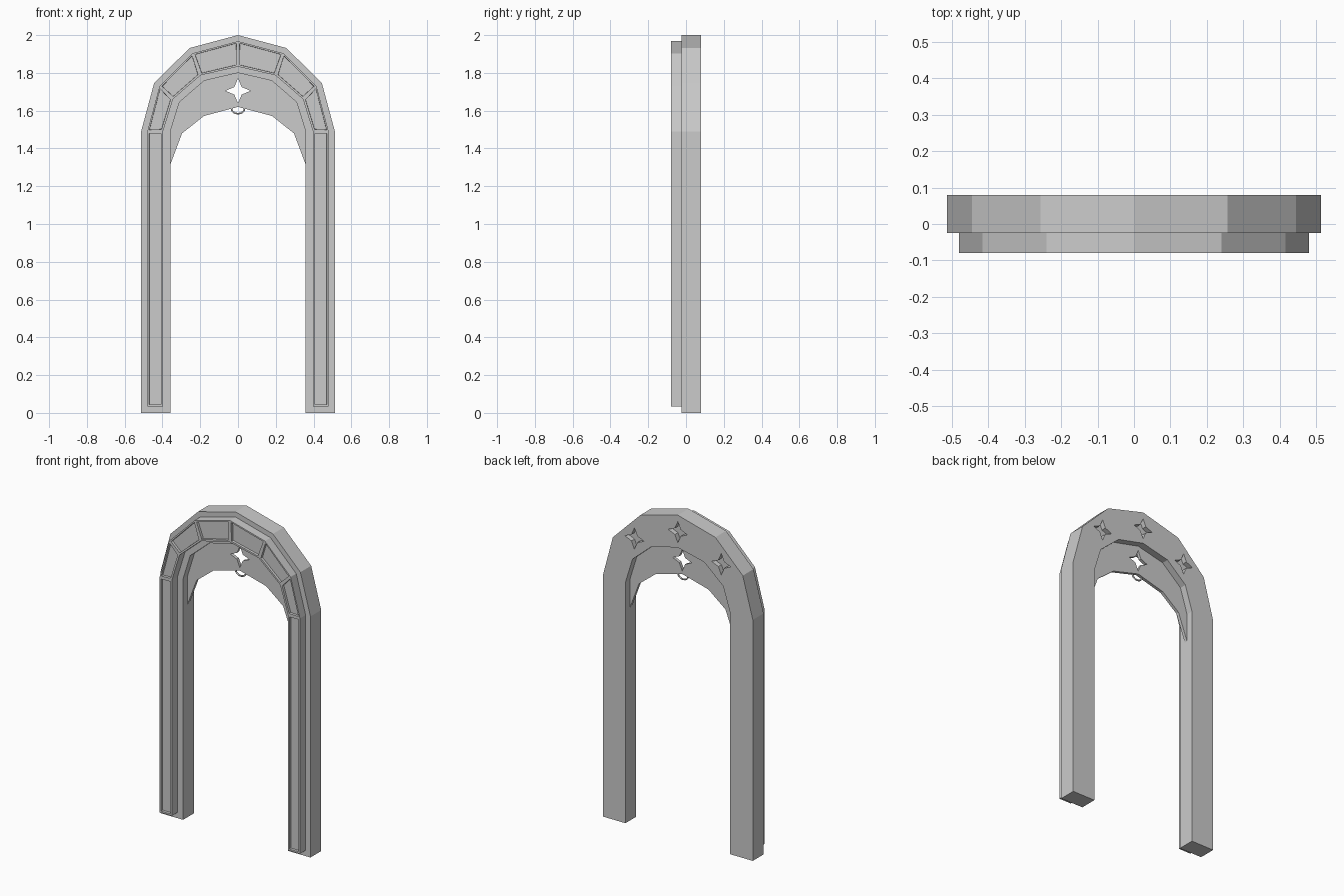
import bpy, bmesh
from math import sin, cos, pi, radians

if "Cube" in bpy.data.objects:
    bpy.data.objects.remove(bpy.data.objects["Cube"])

SPRING = 1.49  # height where the arch starts


def arc(rx, rz, foot=None):
    """Six-sided half ellipse from left to right, with optional leg feet."""
    pts = [(-rx * cos(i * pi / 6), SPRING + rz * sin(i * pi / 6)) for i in range(7)]
    return pts if foot is None else [(-rx, foot)] + pts + [(rx, foot)]


def finish(name, bm):
    bmesh.ops.recalc_face_normals(bm, faces=bm.faces)
    me = bpy.data.meshes.new(name)
    bm.to_mesh(me)
    bm.free()
    ob = bpy.data.objects.new(name, me)
    bpy.context.collection.objects.link(ob)
    return ob


def band(name, outer, inner, y0, y1, panels=False):
    """Solid strip between two outlines, optionally with sunken front panels."""
    bm = bmesh.new()
    rows = [[bm.verts.new((x, y, z)) for x, z in line]
            for line, y in ((outer, y0), (inner, y0), (inner, y1), (outer, y1))]
    n = len(outer)
    front = []
    for i in range(n - 1):
        for k in range(4):
            a, b = rows[k], rows[(k + 1) % 4]
            f = bm.faces.new((a[i], a[i + 1], b[i + 1], b[i]))
            if k == 0:
                front.append(f)
    for i in (0, n - 1):
        bm.faces.new([r[i] for r in rows])
    bmesh.ops.recalc_face_normals(bm, faces=bm.faces)
    if panels:
        bmesh.ops.inset_individual(bm, faces=front, thickness=0.014)
        bmesh.ops.inset_individual(bm, faces=front, thickness=0.001, depth=-0.015)
    return finish(name, bm)


def cut_star(target, x, z, y0, y1):
    """Cut a four-pointed star prism out of the target."""
    bm = bmesh.new()
    ring = []
    for i in range(8):
        r = 0.066 if i % 2 == 0 else 0.028
        ring.append((x + r * cos(i * pi / 4), z + r * sin(i * pi / 4)))
    a = [bm.verts.new((px, y0, pz)) for px, pz in ring]
    b = [bm.verts.new((px, y1, pz)) for px, pz in ring]
    bm.faces.new(a)
    bm.faces.new(b)
    for i in range(8):
        j = (i + 1) % 8
        bm.faces.new((a[i], a[j], b[j], b[i]))
    cutter = finish("star_cutter", bm)
    cutter.hide_render = True
    cutter.display_type = 'WIRE'
    mod = target.modifiers.new("star", 'BOOLEAN')
    mod.operation = 'DIFFERENCE'
    mod.solver = 'EXACT'
    mod.object = cutter


# Main arch with three star pockets in the back
body = band("arch_body", arc(0.513, 0.51, 0), arc(0.358, 0.31, 0), -0.025, 0.08)
for deg in (45, 90, 135):
    a = radians(deg)
    cut_star(body, 0.42 * cos(a), SPRING + 0.405 * sin(a), 0.05, 0.12)

# Raised front trim with sunken panels
band("front_trim", arc(0.48, 0.478, 0.035), arc(0.397, 0.343, 0.035),
     -0.08, -0.025, panels=True)

# Thin plate under the arch with a star hole
half = [(-0.358, 1.315), (-0.296, 1.48), (-0.18, 1.572)]
lower = half + [(0, 1.62)] + [(-x, z) for x, z in reversed(half)]
plate = band("arch_plate", arc(0.358, 0.31), lower, 0.018, 0.037)
cut_star(plate, 0, 1.705, -0.05, 0.1)

# Small hanging loop under the plate
curve = bpy.data.curves.new("hanging_loop", 'CURVE')
curve.dimensions = '3D'
curve.bevel_depth = 0.005
curve.bevel_resolution = 1
spline = curve.splines.new('POLY')
spline.points.add(8)
for i, p in enumerate(spline.points):
    t = i * pi / 8
    p.co = (-0.035 * cos(t), 0.0275, 1.612 - 0.028 * sin(t), 1)
bpy.context.collection.objects.link(bpy.data.objects.new("hanging_loop", curve))
